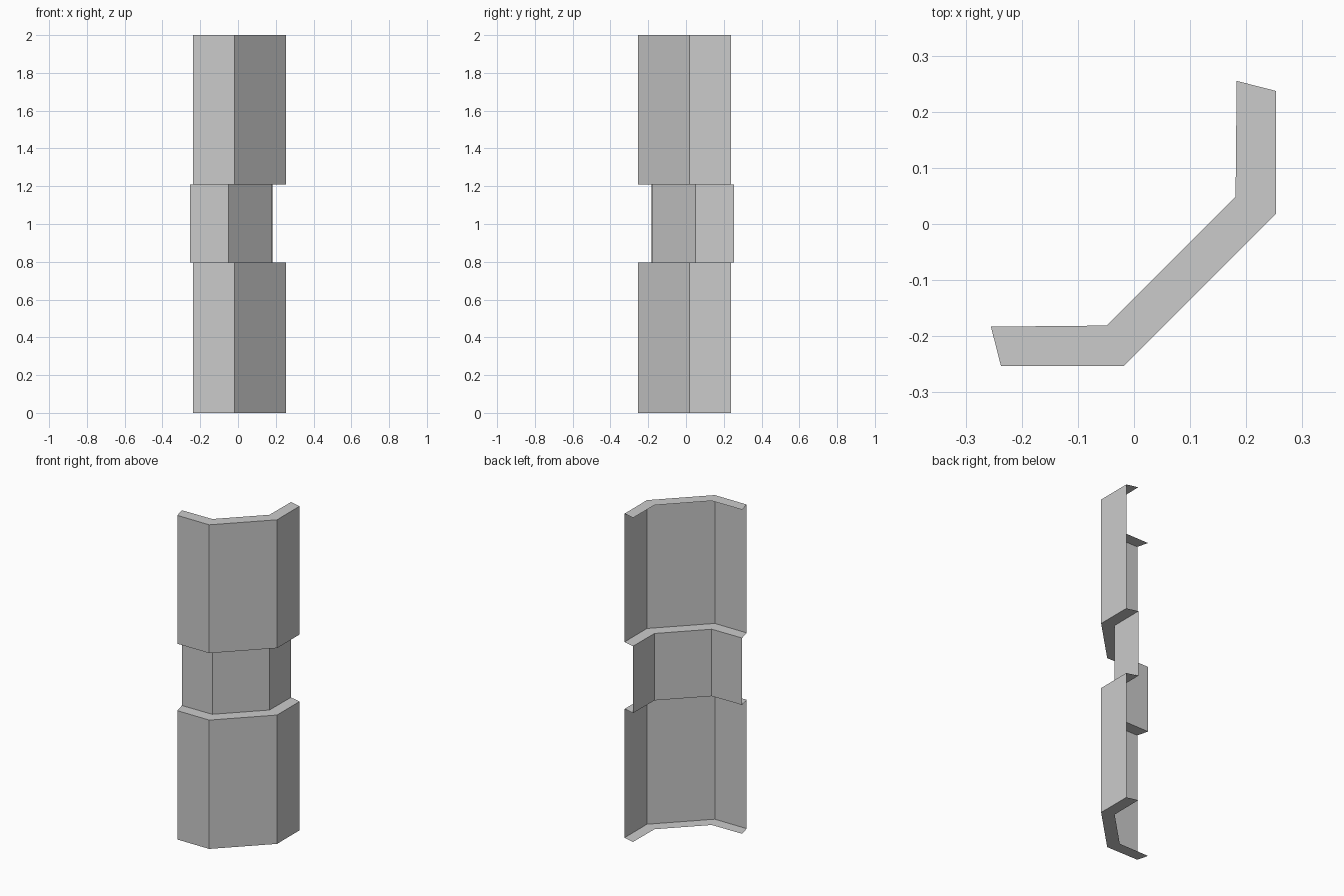
import bpy, bmesh

if "Cube" in bpy.data.objects:
    bpy.data.objects.remove(bpy.data.objects["Cube"])

# Half plan lines from the free end to the bend; the rest is mirrored across y = -x
OUTER_HALF = [(-0.237, -0.2535), (-0.019, -0.2535)]
INNER_HALF = [(-0.255, -0.183), (-0.049, -0.181)]


def full_line(half):
    return half + [(-y, -x) for x, y in reversed(half)]


outer, inner = full_line(OUTER_HALF), full_line(INNER_HALF)

# Vertical profile: flange, lower panel, ledge, recessed waist, ledge, upper panel, flange
rows = [(inner, 0.0), (outer, 0.0), (outer, 0.795), (inner, 0.795),
        (inner, 1.208), (outer, 1.208), (outer, 2.0), (inner, 2.0)]

# Open angled shell swept from the profile, faces pointing to the front right
bm = bmesh.new()
grid = [[bm.verts.new((x, y, z)) for x, y in line] for line, z in rows]
for low, high in zip(grid, grid[1:]):
    for i in range(len(low) - 1):
        bm.faces.new((low[i], low[i + 1], high[i + 1], high[i]))

mesh = bpy.data.meshes.new("angled_panel_shell")
bm.to_mesh(mesh)
bm.free()
shell = bpy.data.objects.new("angled_panel_shell", mesh)
bpy.context.collection.objects.link(shell)
